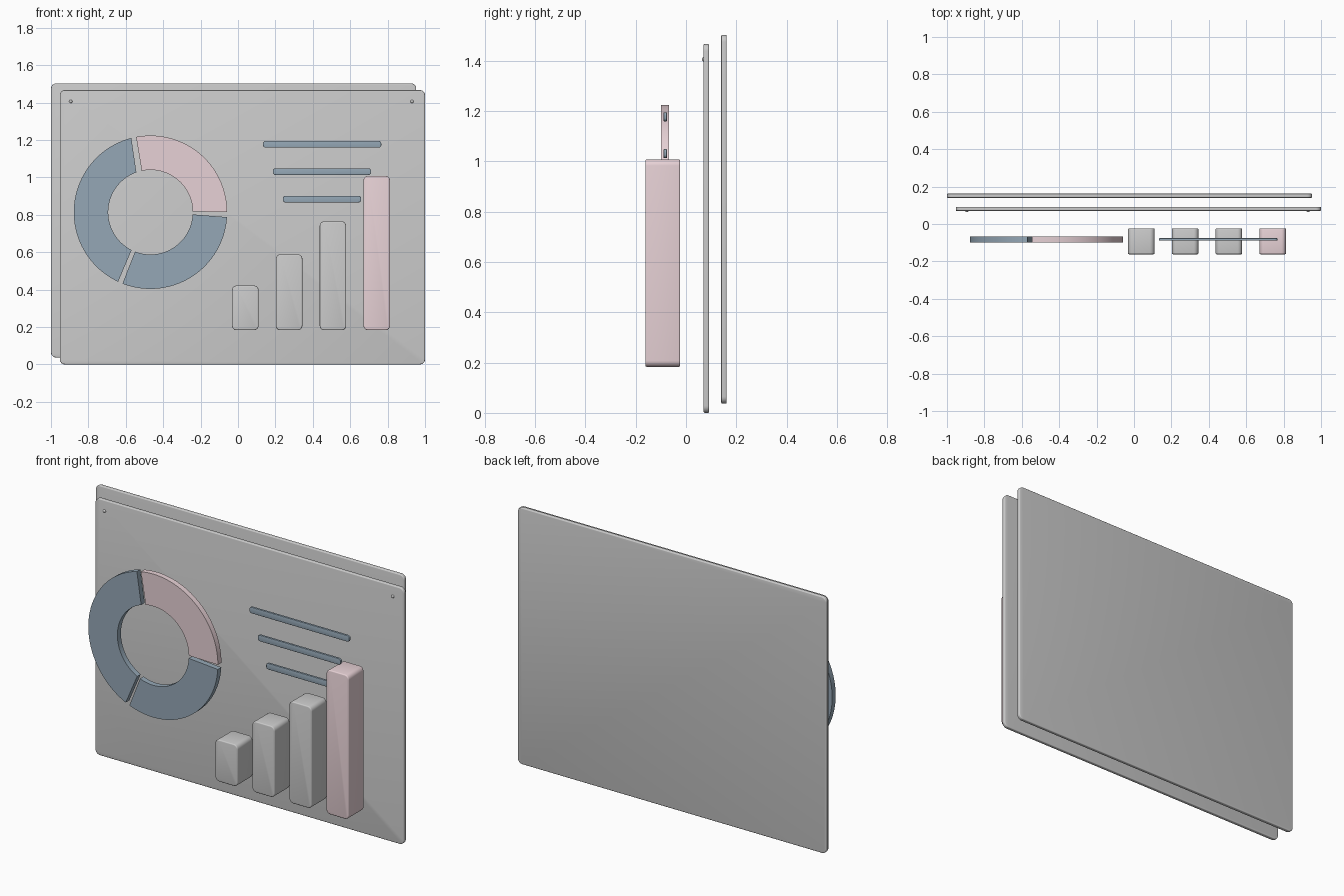
import bpy, bmesh
from math import sin, cos, pi, radians

if "Cube" in bpy.data.objects:
    bpy.data.objects.remove(bpy.data.objects["Cube"])


def material(name, rgb):
    m = bpy.data.materials.new(name)
    m.diffuse_color = (*rgb, 1)
    m.use_nodes = True
    m.node_tree.nodes["Principled BSDF"].inputs["Base Color"].default_value = m.diffuse_color
    return m


BLUE = material("slate_blue", (0.30, 0.39, 0.47))
PINK = material("soft_pink", (0.80, 0.64, 0.67))


def extrude_outline(name, outline, y0, y1, edge=0.0, mat=None, quads=None):
    """Extrude a closed (x, z) outline from y0 to y1, with an optional rim bevel."""
    bm = bmesh.new()
    verts = [[bm.verts.new((x, y, z)) for x, z in outline] for y in (y0, y1)]
    n = len(outline)
    for ring in verts:
        for ids in quads or [range(n)]:
            bm.faces.new([ring[i] for i in ids])
    for i in range(n):
        j = (i + 1) % n
        bm.faces.new((verts[0][i], verts[0][j], verts[1][j], verts[1][i]))
    bmesh.ops.recalc_face_normals(bm, faces=bm.faces)
    if edge:
        rim = [e for e in bm.edges if e.calc_face_angle(0) > radians(60)]
        bmesh.ops.bevel(bm, geom=rim, offset=edge, segments=3,
                        profile=0.5, affect='EDGES')
    me = bpy.data.meshes.new(name)
    bm.to_mesh(me)
    bm.free()
    return finish(bpy.data.objects.new(name, me), mat, link=True)


def finish(ob, mat=None, link=False):
    if link:
        bpy.context.collection.objects.link(ob)
    if mat:
        ob.data.materials.append(mat)
    bpy.ops.object.select_all(action='DESELECT')
    ob.select_set(True)
    bpy.context.view_layer.objects.active = ob
    bpy.ops.object.shade_smooth_by_angle(angle=radians(35))
    return ob


def rounded_slab(name, x0, x1, z0, z1, y0, y1, r, edge, mat=None, steps=6):
    corners = [(x1 - r, z1 - r, 0), (x0 + r, z1 - r, 90),
               (x0 + r, z0 + r, 180), (x1 - r, z0 + r, 270)]
    pts = []
    for cx, cz, a in corners:
        for k in range(steps + 1):
            t = radians(a + 90 * k / steps)
            pts.append((cx + r * cos(t), cz + r * sin(t)))
    return extrude_outline(name, pts, y0, y1, edge, mat)


def ring_segment(name, outer, inner, mat, steps=40):
    """Donut slice; outer and inner arcs have their own start and end angles."""
    cx, cz, ro, ri = -0.468, 0.814, 0.41, 0.226

    def arc(r, a, b):
        ts = [radians(a + (b - a) * k / steps) for k in range(steps + 1)]
        return [(cx + r * cos(t), cz + r * sin(t)) for t in ts]

    pts = arc(ro, *outer) + arc(ri, *inner)[::-1]
    last = len(pts) - 1
    quads = [(k, k + 1, last - k - 1, last - k) for k in range(steps)]
    return extrude_outline(name, pts, -0.099, -0.067, 0, mat, quads)


# Two offset panels
rounded_slab("back_panel", -1.0, 0.953, 0.037, 1.503, 0.14, 0.162, 0.028, 0.005)
rounded_slab("front_panel", -0.953, 1.0, 0.0, 1.467, 0.07, 0.092, 0.028, 0.005)

# Pins in the upper corners of the front panel
for side, x in (("left", -0.894), ("right", 0.931)):
    bpy.ops.mesh.primitive_uv_sphere_add(segments=20, ring_count=12, radius=0.009,
                                         location=(x, 0.072, 1.406))
    bpy.context.object.name = "pin_" + side
    finish(bpy.context.object)

# Donut chart
ring_segment("donut_top_right", (0.0, 100.8), (1.0, 102.0), PINK)
ring_segment("donut_left", (104.5, 245.0), (109.5, 243.5), BLUE)
ring_segment("donut_bottom", (248.6, 356.3), (248.6, 357.0), BLUE)

# Text lines
for i, (x0, x1, z) in enumerate([(0.134, 0.766, 1.177),
                                 (0.187, 0.711, 1.031),
                                 (0.240, 0.658, 0.884)]):
    rounded_slab(f"text_line_{i + 1}", x0, x1, z - 0.0175, z + 0.0175,
                 -0.089, -0.076, 0.013, 0.002, BLUE)

# Bar chart
for i, top in enumerate((0.422, 0.589, 0.765, 1.008)):
    x = 0.039 + 0.2343 * i
    rounded_slab(f"chart_bar_{i + 1}", x - 0.071, x + 0.071, 0.183, top,
                 -0.162, -0.023, 0.025, 0.006, PINK if i == 3 else None)
